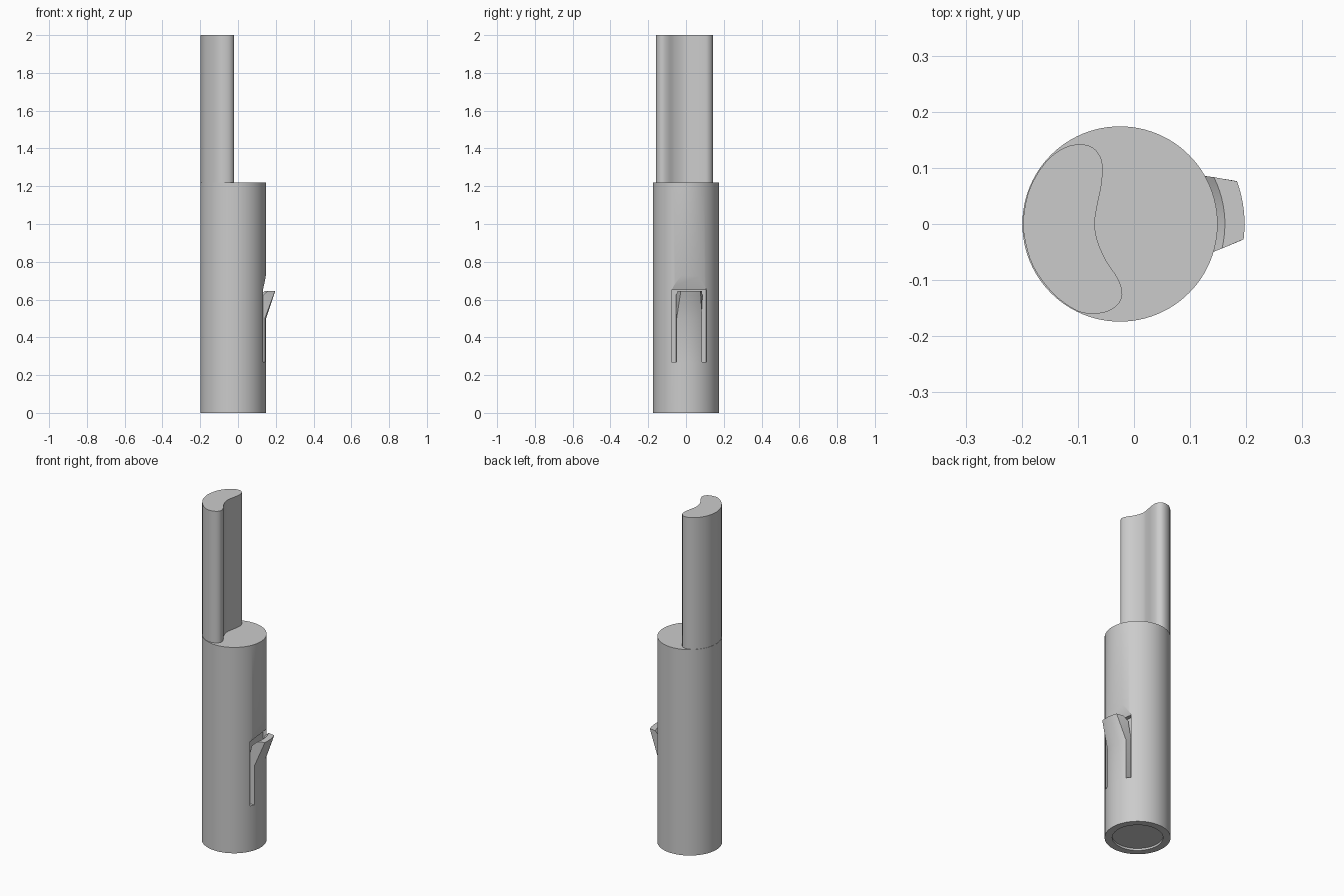
import bpy, bmesh, math
from mathutils import Vector, Matrix

if "Cube" in bpy.data.objects:
    bpy.data.objects.remove(bpy.data.objects["Cube"])

CX, R = -0.025, 0.174          # sleeve axis and radius
TILT = math.radians(6.5)       # direction the clip faces

grey = bpy.data.materials.new("plain grey")
grey.diffuse_color = (0.6, 0.6, 0.6, 1)
grey.use_nodes = True
grey.node_tree.nodes["Principled BSDF"].inputs["Base Color"].default_value = grey.diffuse_color


def make(name, bm, smooth=True):
    bmesh.ops.recalc_face_normals(bm, faces=bm.faces)
    me = bpy.data.meshes.new(name)
    bm.to_mesh(me)
    bm.free()
    me.materials.append(grey)
    ob = bpy.data.objects.new(name, me)
    bpy.context.collection.objects.link(ob)
    if smooth:
        smooth_by_angle(ob)
    return ob


def smooth_by_angle(ob):
    bpy.ops.object.select_all(action='DESELECT')
    ob.select_set(True)
    bpy.context.view_layer.objects.active = ob
    bpy.ops.object.shade_smooth_by_angle(angle=math.radians(30))


def loft(rings):
    """Closed loops joined in order, with a cap at each end."""
    bm = bmesh.new()
    vs = [[bm.verts.new(p) for p in ring] for ring in rings]
    n = len(vs[0])
    for a, b in zip(vs, vs[1:]):
        for i in range(n):
            j = (i + 1) % n
            bm.faces.new((a[i], a[j], b[j], b[i]))
    bm.faces.new(vs[0])
    bm.faces.new(vs[-1])
    return bm


def circle(r, z, n=96):
    return [(CX + r * math.cos(2 * math.pi * i / n), r * math.sin(2 * math.pi * i / n), z)
            for i in range(n)]


def to_clip(bm):
    """Turn local (outward, sideways, up) coordinates to the clip direction."""
    bm.transform(Matrix.Translation((CX, 0, 0)) @ Matrix.Rotation(TILT, 4, 'Z'))
    return bm


# Sleeve with a shallow recess in its base
sleeve = make("sleeve", loft([circle(0.134, 0.012), circle(0.134, 0),
                              circle(R, 0), circle(R, 1.22)]), False)

# Pocket around the clip, with a sloped top that meets the sleeve in an arch
side = [(0.3, 0.75), (0.175, 0.75), (0.147, 0.65), (0.125, 0.65), (0.125, 0.27), (0.3, 0.27)]
cutter = make("pocket_cutter",
              to_clip(loft([[(n, t, z) for n, z in side] for t in (-0.093, 0.093)])), False)
mod = sleeve.modifiers.new("pocket", 'BOOLEAN')
mod.operation, mod.solver, mod.object = 'DIFFERENCE', 'EXACT', cutter
bpy.context.view_layer.objects.active = sleeve
bpy.ops.object.modifier_apply(modifier="pocket")
bpy.data.objects.remove(cutter)
smooth_by_angle(sleeve)


# Spring clip: arm flush with the sleeve, flaring to a barb at the top
def section(z, r_in, w_in, r_out, w_out, n=10):
    def arc(r, w):
        return [(math.sqrt(r * r - t * t), t, z)
                for t in (w * (2 * i / n - 1) for i in range(n + 1))]
    return arc(r_in, w_in) + arc(r_out, w_out)[::-1]


make("clip", to_clip(loft([
    section(0.265, 0.12, 0.068, R, 0.068),
    section(0.50, 0.135, 0.068, R, 0.068),
    section(0.62, 0.163, 0.071, 0.214, 0.055),
    section(0.645, 0.187, 0.064, 0.222, 0.052)])))

# Shank with a wavy flat side
outline = [(-0.1, 0.142), (-0.075, 0.137), (-0.06, 0.12), (-0.056, 0.1), (-0.058, 0.07),
           (-0.066, 0.03), (-0.07, 0), (-0.065, -0.03), (-0.05, -0.065), (-0.03, -0.095),
           (-0.021, -0.12), (-0.026, -0.14), (-0.045, -0.155), (-0.075, -0.16),
           (-0.105, -0.153), (-0.145, -0.123), (-0.18, -0.075), (-0.196, -0.02),
           (-0.196, 0.02), (-0.185, 0.065), (-0.16, 0.107), (-0.13, 0.133)]


def spline(pts, steps=4):
    out, n = [], len(pts)
    for i in range(n):
        a, b, c, d = (Vector(pts[(i + k) % n]) for k in (-1, 0, 1, 2))
        for s in range(steps):
            u = s / steps
            out.append(0.5 * (2 * b + (c - a) * u + (2 * a - 5 * b + 4 * c - d) * u ** 2
                              + (3 * b - a - 3 * c + d) * u ** 3))
    return out


wave = spline(outline)
make("shank", loft([[(p.x, p.y, z) for p in wave] for z in (1.22, 2.0)]))
